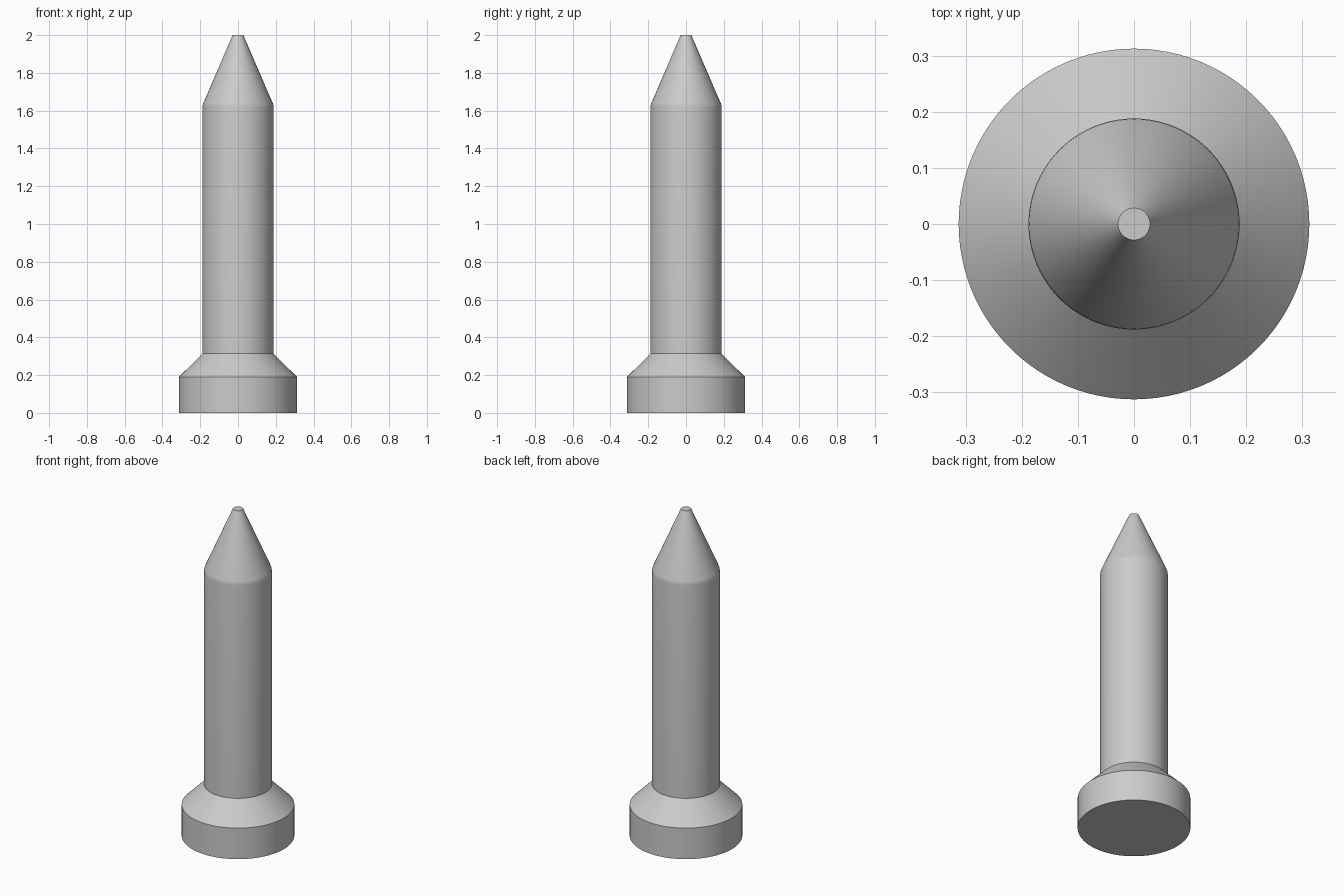
import bpy
import bmesh
import math

cube = bpy.data.objects.get("Cube")
if cube:
    bpy.data.objects.remove(cube, do_unlink=True)

SEGMENTS = 96

# Single plain grey finish
grey = bpy.data.materials.new("plain grey")
grey.use_nodes = True
colour = (0.6, 0.6, 0.6, 1.0)
grey.diffuse_color = colour
grey.node_tree.nodes["Principled BSDF"].inputs["Base Color"].default_value = colour


def lathe(name, profile):
    """Spin a (radius, height) profile around z and cap both ends."""
    bm = bmesh.new()
    rings = []
    for r, z in profile:
        rings.append([bm.verts.new((r * math.cos(2 * math.pi * i / SEGMENTS),
                                    r * math.sin(2 * math.pi * i / SEGMENTS), z))
                      for i in range(SEGMENTS)])
    for low, high in zip(rings, rings[1:]):
        for i in range(SEGMENTS):
            j = (i + 1) % SEGMENTS
            bm.faces.new((low[i], low[j], high[j], high[i]))
    bm.faces.new(list(reversed(rings[0])))
    bm.faces.new(rings[-1])
    mesh = bpy.data.meshes.new(name)
    bm.to_mesh(mesh)
    bm.free()
    mesh.materials.append(grey)
    obj = bpy.data.objects.new(name, mesh)
    bpy.context.collection.objects.link(obj)
    bpy.ops.object.select_all(action='DESELECT')
    obj.select_set(True)
    bpy.context.view_layer.objects.active = obj
    bpy.ops.object.shade_smooth_by_angle(angle=math.radians(30))
    return obj


# Flanged head, chamfered shoulder, straight shaft, softened blend, blunt tip
lathe("locating_pin", [
    (0.3125, 0.0), (0.3125, 0.19),     # head
    (0.188, 0.314),                    # shoulder
    (0.188, 1.618), (0.1868, 1.630),   # shaft and blend
    (0.1838, 1.640),
    (0.0285, 2.0),                     # tapered point
])
